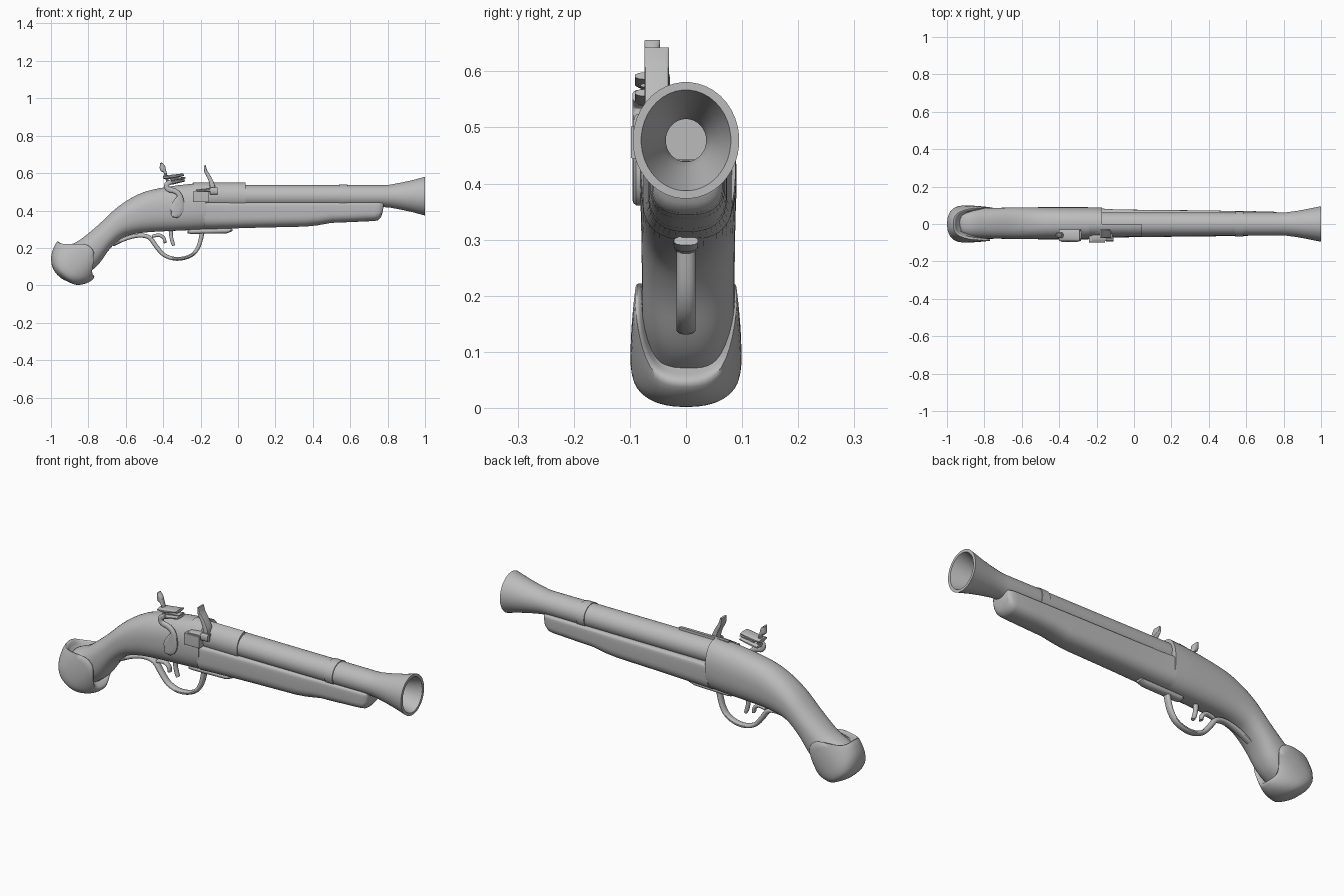
import bpy
import bmesh
import math
from mathutils import Vector

if "Cube" in bpy.data.objects:
    bpy.data.objects.remove(bpy.data.objects["Cube"], do_unlink=True)

grey = bpy.data.materials.new("plain_grey")
grey.use_nodes = True
COLOUR = (0.5, 0.5, 0.5, 1)
grey.diffuse_color = COLOUR
grey.node_tree.nodes["Principled BSDF"].inputs["Base Color"].default_value = COLOUR


def spline(rows, steps):
    """Smooth rows of numbers with a Catmull-Rom curve."""
    if steps == 1:
        return [list(r) for r in rows]
    out = []
    for i in range(len(rows) - 1):
        a, b, c, d = (rows[max(i - 1, 0)], rows[i], rows[i + 1],
                      rows[min(i + 2, len(rows) - 1)])
        for k in range(steps):
            t = k / steps
            out.append([q + t * (r - p + t * (2 * p - 5 * q + 4 * r - s
                        + t * (3 * (q - r) + s - p))) / 2
                        for p, q, r, s in zip(a, b, c, d)])
    out.append(list(rows[-1]))
    return out


def power(v, e):
    return math.copysign(abs(v) ** (2 / e), v)


def loft(name, rows, y=0, steps=1, upper=2, lower=2, n=32, warp=None,
         cap=True, angle=40):
    """Skin rings given as (top x, top z, bottom x, bottom z, half width)."""
    bm = bmesh.new()
    rings = []
    for i, (xt, zt, xb, zb, w) in enumerate(spline(rows, steps)):
        ring = []
        for k in range(n):
            a = 2 * math.pi * (k + 0.5) / n
            e = upper if math.sin(a) > 0 else lower
            u = (1 + power(math.sin(a), e)) / 2
            p = Vector((xb + (xt - xb) * u, y + w * power(math.cos(a), e),
                        zb + (zt - zb) * u))
            ring.append(bm.verts.new(warp(p, a, i / steps) if warp else p))
        rings.append(ring)
    for r, s in zip(rings, rings[1:]):
        for k in range(n):
            j = (k + 1) % n
            bm.faces.new((r[k], r[j], s[j], s[k]))
    if cap:
        bm.faces.new(rings[0])
        bm.faces.new(rings[-1])
    bmesh.ops.recalc_face_normals(bm, faces=bm.faces)
    mesh = bpy.data.meshes.new(name)
    bm.to_mesh(mesh)
    bm.free()
    mesh.materials.append(grey)
    ob = bpy.data.objects.new(name, mesh)
    bpy.context.collection.objects.link(ob)
    bpy.ops.object.select_all(action='DESELECT')
    ob.select_set(True)
    bpy.context.view_layer.objects.active = ob
    bpy.ops.object.shade_smooth_by_angle(angle=math.radians(angle))
    return ob


def strip(name, path, width, y=0, steps=4, shape=2.5, n=12):
    """Sweep along (x, z, half thickness) points in the side plane."""
    pts = spline(path, steps)
    rows = []
    for i, (x, z, t) in enumerate(pts):
        a, b = pts[max(i - 1, 0)], pts[min(i + 1, len(pts) - 1)]
        d = Vector((a[1] - b[1], b[0] - a[0])).normalized() * t
        rows.append((x + d.x, z + d.y, x - d.x, z - d.y, width))
    return loft(name, rows, y, upper=shape, lower=shape, n=n)


def box(name, x0, x1, z0, z1, y0, y1):
    return loft(name, [(x, z1, x, z0, abs(y1 - y0) / 2) for x in (x0, x1)],
                (y0 + y1) / 2, upper=30, lower=30, n=20)


def turned(name, rows, z=0.477, **options):
    """Round part along x, from (x, half width, half height)."""
    return loft(name, [(x, z + h, x, z - h, w) for x, w, h in rows], **options)


# Curved grip and the body behind the barrel
loft("stock", [
    (-.96, .165, -.84, .045, .078), (-.925, .205, -.775, .085, .081),
    (-.85, .24, -.735, .125, .083), (-.745, .325, -.685, .195, .083),
    (-.66, .405, -.625, .25, .084), (-.58, .462, -.56, .273, .085),
    (-.49, .503, -.48, .284, .086), (-.37, .528, -.37, .29, .086),
    (-.26, .542, -.26, .295, .086), (-.17, .55, -.17, .3, .084)],
    y=.004, steps=4, upper=2.3, lower=2.5, n=40)

# Flat-topped wood under the barrel
loft("forestock", [
    (-.18, .443, -.18, .3, .08), (-.1, .443, -.1, .302, .075),
    (.1, .443, .1, .308, .072), (.36, .443, .36, .314, .07),
    (.42, .443, .42, .32, .069), (.5, .443, .5, .334, .067),
    (.6, .443, .6, .338, .066), (.73, .443, .73, .344, .064),
    (.755, .443, .75, .348, .062), (.775, .44, .765, .365, .056),
    (.78, .43, .773, .39, .048)], y=.003, upper=9, lower=2.5, n=40)


# Butt cap with a tongue on each side
def tongue(p, a, i):
    reach = .1 * max(0, min(1, 2 - i)) * abs(math.cos(a)) ** 5
    return p + Vector((.8, 0, .6)) * reach


loft("butt_cap", [
    (-.945, .205, -.795, .07, .078), (-.966, .235, -.768, .045, .091),
    (-.995, .175, -.80, .015, .099), (-.998, .12, -.86, .002, .092),
    (-.983, .078, -.915, .022, .06), (-.965, .055, -.945, .037, .02)],
    steps=4, upper=2.3, lower=2.3, n=48, warp=tongue, angle=60)

# Barrel with flared muzzle and open bore
turned("barrel", [
    (-.2, .063, .06), (.78, .061, .059), (.81, .062, .061), (.87, .07, .072),
    (.93, .081, .085), (1, .095, .104), (1, .08, .09), (.93, .062, .068),
    (.86, .044, .047), (.82, .036, .038), (.6, .036, .038)], n=40)
turned("barrel_band", [(.54, .066, .063), (.585, .066, .063)], n=40)


# Half sleeve on the right of the breech
def right_half(p, a, i):
    return Vector((p.x, min(p.y, 0), p.z))


turned("breech_sleeve", [(-.24, .066, .073), (.04, .066, .073)],
       n=40, warp=right_half)

# Trigger guard, its front plate, trigger and finger hook
strip("trigger_guard", [
    (-.67, .215, .008), (-.6, .25, .011), (-.53, .266, .011),
    (-.475, .256, .012), (-.44, .212, .012), (-.395, .162, .011),
    (-.325, .141, .01), (-.25, .16, .01), (-.21, .21, .011),
    (-.19, .29, .013)], .017)
strip("guard_plate", [(-.27, .288, .01), (-.25, .288, .014),
                      (-.06, .292, .014), (-.03, .298, .008)], .022, steps=1)
strip("trigger", [(-.36, .3, .012), (-.357, .26, .01), (-.35, .23, .01),
                  (-.343, .212, .008)], .011)
strip("finger_hook", [(-.46, .262, .008), (-.42, .268, .01),
                      (-.395, .25, .009), (-.39, .225, .007)], .013)

# Curved hammer arm on the right
HAMMER_Y = -.085
strip("hammer", [
    (-.355, .372, .006), (-.338, .385, .032), (-.325, .415, .038),
    (-.315, .45, .028), (-.312, .48, .014), (-.335, .503, .014),
    (-.375, .515, .014), (-.38, .54, .014), (-.355, .556, .012)],
    .011, HAMMER_Y)

# Hammer jaws, flint and clamp screw
strip("lower_jaw", [(-.385, .545, .008), (-.35, .55, .011),
                    (-.285, .562, .007)], .032, -.06)
strip("flint", [(-.36, .566, .01), (-.28, .575, .004)], .022, -.06, steps=1)
strip("upper_jaw", [(-.4, .578, .008), (-.36, .58, .011),
                    (-.29, .592, .007)], .032, -.06)
strip("jaw_screw", [(-.375, .55, .008), (-.39, .605, .008), (-.4, .62, .016),
                    (-.405, .635, .015), (-.412, .655, .004)], .014, -.06)

# Powder pan and the upright striking plate
box("pan", -.24, -.155, .445, .503, -.098, -.055)
strip("pan_lid", [(-.225, .505, .006), (-.16, .508, .01),
                  (-.115, .51, .008)], .03, -.062, steps=1)
strip("striking_plate", [
    (-.178, .642, .005), (-.172, .61, .009), (-.15, .57, .011),
    (-.137, .53, .014), (-.142, .495, .014)], .022, -.052, shape=8)
strip("plate_pivot", [(-.15, .505, .02), (-.11, .505, .02)], .012, -.082, steps=1)
